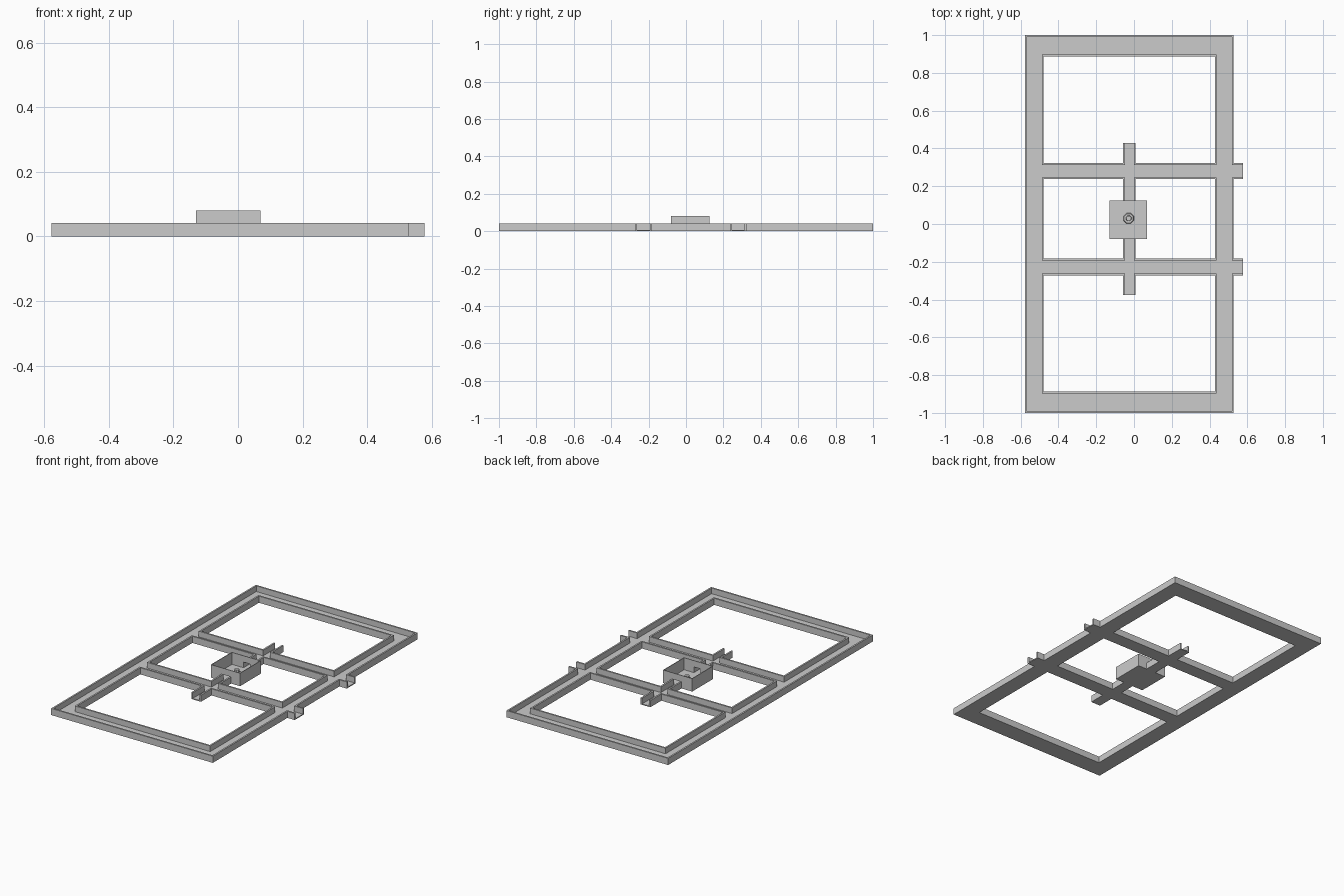
import bpy, bmesh, math

if "Cube" in bpy.data.objects:
    bpy.data.objects.remove(bpy.data.objects["Cube"])

stone = bpy.data.materials.new("light grey stone")
stone.diffuse_color = (0.6, 0.6, 0.6, 1)
stone.use_nodes = True
stone.node_tree.nodes["Principled BSDF"].inputs["Base Color"].default_value = stone.diffuse_color

FLOOR, WALL, RIM, T, B = 0.006, 0.041, 0.08, 0.01, 0.004


def finish(bm, name):
    bmesh.ops.remove_doubles(bm, verts=bm.verts, dist=1e-5)
    bmesh.ops.recalc_face_normals(bm, faces=bm.faces)
    me = bpy.data.meshes.new(name)
    bm.to_mesh(me)
    bm.free()
    me.materials.append(stone)
    ob = bpy.data.objects.new(name, me)
    bpy.context.collection.objects.link(ob)
    return ob


def box(name, x0, x1, y0, y1, z0, z1):
    bm = bmesh.new()
    bmesh.ops.create_cube(bm, size=1)
    for v in bm.verts:
        v.co.x = x0 if v.co.x < 0 else x1
        v.co.y = y0 if v.co.y < 0 else y1
        v.co.z = z0 if v.co.z < 0 else z1
    return finish(bm, name)


# Plan of the troughs: outline (x0, x1, y0, y1) and its ends left open
BASIN = (-0.13, 0.07, -0.08, 0.125)
PLAN = [
    ((-0.578, -0.478, -1, 1), ""),           # left side
    ((0.428, 0.528, -1, 1), ""),             # right side
    ((-0.578, 0.528, -1, -0.887), ""),       # front side
    ((-0.578, 0.528, 0.887, 1), ""),         # back side
    ((-0.54, 0.578, 0.237, 0.323), "E"),     # back cross trough
    ((-0.54, 0.578, -0.272, -0.182), "E"),   # front cross trough
    ((-0.057, 0.009, -0.375, 0.43), "NS"),   # centre trough
]


def shrink(r, open_ends):
    x0, x1, y0, y1 = r
    return (x0 + T, x1 if "E" in open_ends else x1 - T,
            y0 if "S" in open_ends else y0 + T, y1 if "N" in open_ends else y1 - T)


outer = [r for r, _ in PLAN] + [BASIN]
inner = [shrink(r, o) for r, o in PLAN] + [BASIN]
xs = sorted({v for r in outer + inner for v in r[:2]})
ys = sorted({v for r in outer + inner for v in r[2:]})


def inside(rects, x, y):
    return any(a < x < b and c < y < d for a, b, c, d in rects)


def height(i, j):
    """Floor inside a trough, wall along its edge, nothing elsewhere."""
    if not (0 <= i < len(xs) - 1 and 0 <= j < len(ys) - 1):
        return 0
    x, y = (xs[i] + xs[i + 1]) / 2, (ys[j] + ys[j + 1]) / 2
    if inside(inner, x, y):
        return FLOOR
    return WALL if inside(outer, x, y) else 0


# Trough network: floors and walls raised from the plan
bm = bmesh.new()


def quad(*pts):
    bm.faces.new([bm.verts.new(p) for p in pts])


for i in range(-1, len(xs)):
    for j in range(-1, len(ys)):
        h = height(i, j)
        if h:
            a, b, c, d = xs[i], xs[i + 1], ys[j], ys[j + 1]
            for z in (0, h):
                quad((a, c, z), (b, c, z), (b, d, z), (a, d, z))
        e = height(i + 1, j)
        if e != h and 0 <= j < len(ys) - 1:
            x = xs[i + 1]
            cuts = [0, FLOOR, WALL]
            for lo, hi in zip(cuts, cuts[1:]):
                if min(h, e) <= lo and hi <= max(h, e):
                    quad((x, ys[j], lo), (x, ys[j + 1], lo), (x, ys[j + 1], hi), (x, ys[j], hi))
        n = height(i, j + 1)
        if n != h and 0 <= i < len(xs) - 1:
            y = ys[j + 1]
            cuts = [0, FLOOR, WALL]
            for lo, hi in zip(cuts, cuts[1:]):
                if min(h, n) <= lo and hi <= max(h, n):
                    quad((xs[i], y, lo), (xs[i + 1], y, lo), (xs[i + 1], y, hi), (xs[i], y, hi))
finish(bm, "water_troughs")

# Basin walls, with an opening where the centre trough runs in
x0, x1, y0, y1 = BASIN
cx0, cx1 = -0.047, -0.001
box("basin_wall_left", x0, x0 + B, y0, y1, 0, RIM)
box("basin_wall_right", x1 - B, x1, y0, y1, 0, RIM)
for side, a, b in (("front", y0, y0 + B), ("back", y1 - B, y1)):
    box(f"basin_{side}_wall_left", x0 + B, cx0, a, b, 0, RIM)
    box(f"basin_{side}_wall_right", cx1, x1 - B, a, b, 0, RIM)
    box(f"basin_{side}_lintel", cx0, cx1, a, b, WALL, RIM)

# Small spout in the middle of the basin
for name, r0, r1, z0, z1 in (("spout_base", 0.03, 0.026, FLOOR, 0.018),
                             ("spout_top", 0.016, 0.014, 0.018, 0.038)):
    bm = bmesh.new()
    bmesh.ops.create_cone(bm, cap_ends=True, segments=8, radius1=r0, radius2=r1, depth=z1 - z0)
    ob = finish(bm, name)
    ob.location = (-0.028, 0.03, (z0 + z1) / 2)
    ob.rotation_euler.z = math.pi / 8
